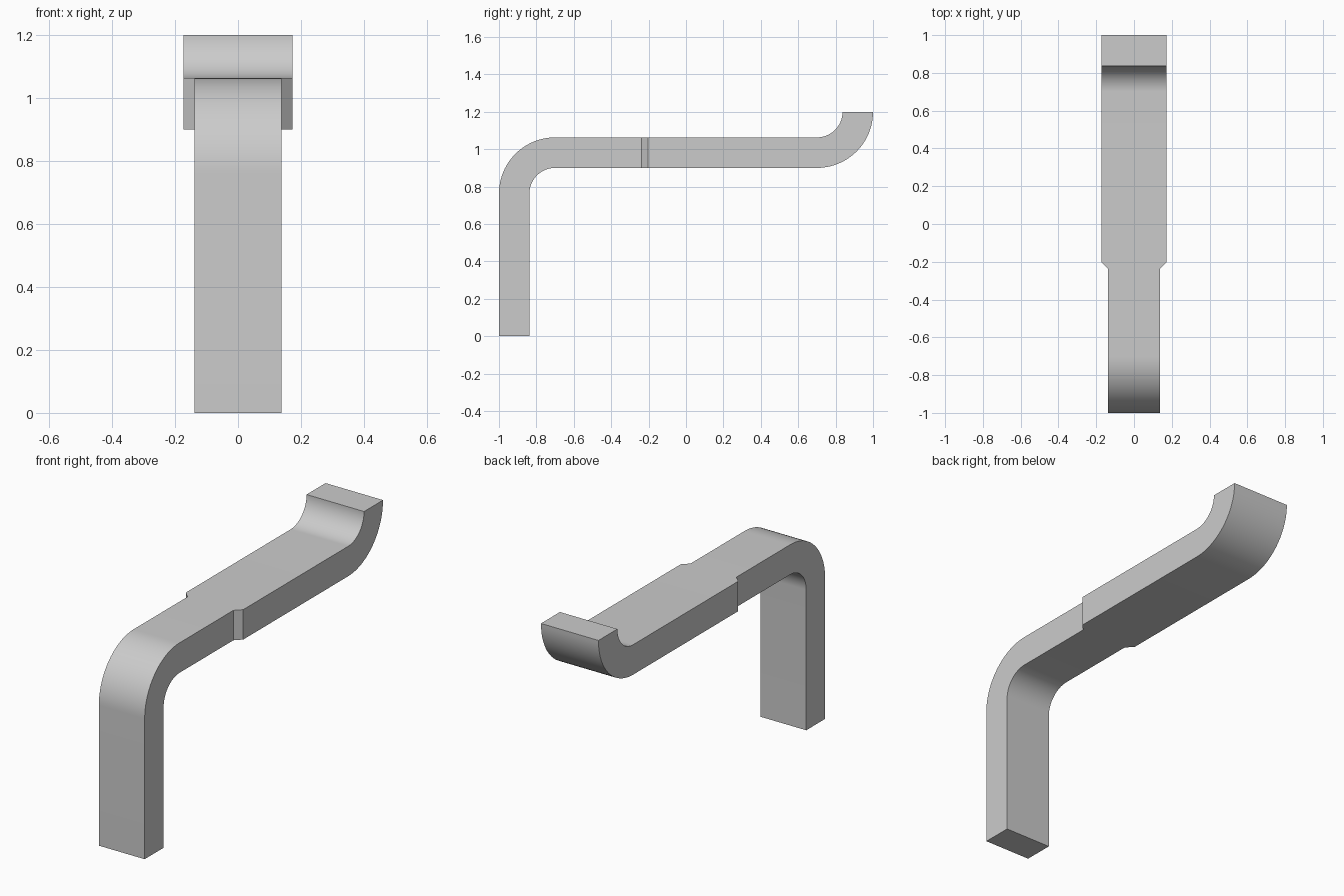
import bpy, bmesh
from math import sin, cos, pi, radians
from mathutils import Vector

cube = bpy.data.objects.get("Cube")
if cube:
    bpy.data.objects.remove(cube, do_unlink=True)

OUTER, INNER = 0.3, 0.137      # bend radii
NARROW, WIDE = 0.138, 0.173    # half widths
STEPS = 24                     # segments per bend

grey = bpy.data.materials.new("plain_grey")
grey.use_nodes = True
colour = (0.6, 0.6, 0.6, 1)
grey.diffuse_color = colour
grey.node_tree.nodes["Principled BSDF"].inputs["Base Color"].default_value = colour


def bend(cy, cz, start, end, upper, lower, half):
    """Cross-sections (upper point, lower point, half width) around a bend."""
    result = []
    for i in range(STEPS + 1):
        a = start + (end - start) * i / STEPS
        d = Vector((cos(a), sin(a)))
        c = Vector((cy, cz))
        result.append((c + d * upper, c + d * lower, half))
    return result


def flat(y, half):
    """Cross-section of the level arm."""
    return (Vector((y, 1.063)), Vector((y, 0.9)), half)


# Leg, front bend, stepped arm and upturned end as one run of sections
sections = [(Vector((-1, 0)), Vector((-1 + OUTER - INNER, 0)), NARROW)]
sections += bend(-0.7, 0.763, pi, pi / 2, OUTER, INNER, NARROW)
sections += [flat(-0.237, NARROW), flat(-0.202, WIDE)]
sections += bend(0.7, 1.2, -pi / 2, 0, INNER, OUTER, WIDE)

# Skin the sections and cap both ends
bm = bmesh.new()
rings = [[bm.verts.new((x, p.x, p.y)) for x, p in
          ((-h, up), (h, up), (h, low), (-h, low))]
         for up, low, h in sections]
for a, b in zip(rings, rings[1:]):
    for i in range(4):
        j = (i + 1) % 4
        bm.faces.new((a[i], a[j], b[j], b[i]))
bm.faces.new(rings[0])
bm.faces.new(rings[-1])
bmesh.ops.recalc_face_normals(bm, faces=bm.faces)

mesh = bpy.data.meshes.new("bent_bracket")
bm.to_mesh(mesh)
bm.free()
mesh.materials.append(grey)
bracket = bpy.data.objects.new("bent_bracket", mesh)
bpy.context.collection.objects.link(bracket)

# Smooth bends, crisp edges
bpy.ops.object.select_all(action="DESELECT")
bracket.select_set(True)
bpy.context.view_layer.objects.active = bracket
bpy.ops.object.shade_smooth_by_angle(angle=radians(30))
